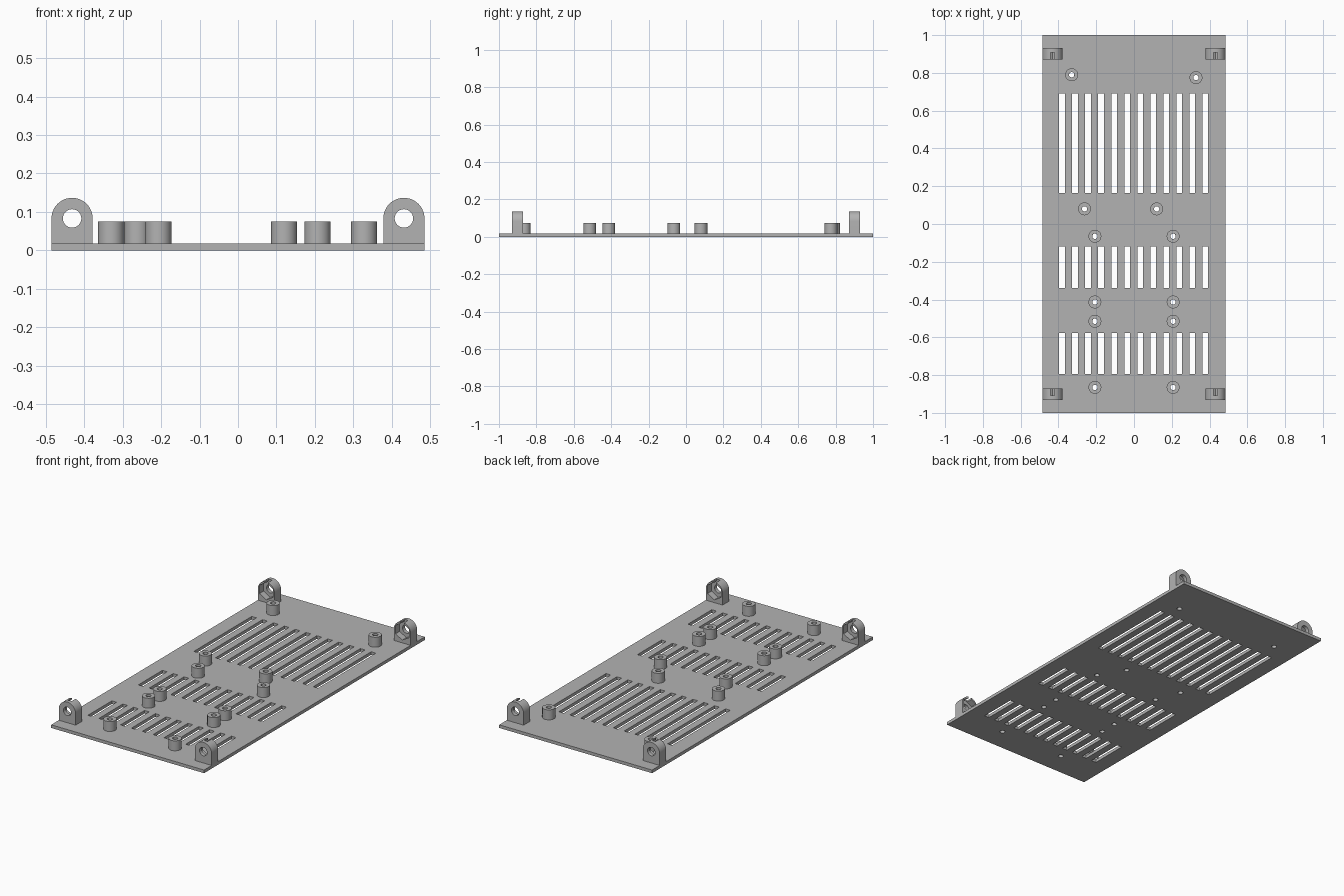
import bpy, bmesh, math
from mathutils import Matrix, Vector

if "Cube" in bpy.data.objects:
    bpy.data.objects.remove(bpy.data.objects["Cube"])

PLATE_TOP = 0.018
GREY = (0.45, 0.45, 0.45, 1)
grey = bpy.data.materials.new("light grey plastic")
grey.use_nodes = True
grey.diffuse_color = GREY
grey.node_tree.nodes["Principled BSDF"].inputs["Base Color"].default_value = GREY


def add_box(bm, lo, hi):
    lo, hi = Vector(lo), Vector(hi)
    bmesh.ops.create_cube(bm, size=1, matrix=Matrix.Translation((lo + hi) / 2)
                          @ Matrix.Diagonal((*(hi - lo), 1)))


def add_prism(bm, points, shift):
    """Extrude a closed outline of 3D points along a vector."""
    face = bm.faces.new([bm.verts.new(p) for p in points])
    new = bmesh.ops.extrude_face_region(bm, geom=[face], use_keep_orig=True)["geom"]
    bmesh.ops.translate(bm, vec=shift, verts=[v for v in new if isinstance(v, bmesh.types.BMVert)])


def circle(radius, n, start=0.0):
    return [(radius * math.cos(start + math.tau * i / n),
             radius * math.sin(start + math.tau * i / n)) for i in range(n)]


def make(name, bm):
    bmesh.ops.recalc_face_normals(bm, faces=bm.faces)
    mesh = bpy.data.meshes.new(name)
    bm.to_mesh(mesh)
    bm.free()
    mesh.materials.append(grey)
    obj = bpy.data.objects.new(name, mesh)
    bpy.context.collection.objects.link(obj)
    return obj


def cut(obj, cutters):
    """Subtract each cutter, bake the result and drop the cutters."""
    for c in cutters:
        c.hide_render = True
        mod = obj.modifiers.new("cut", 'BOOLEAN')
        mod.operation, mod.solver, mod.object = 'DIFFERENCE', 'EXACT', c
    graph = bpy.context.evaluated_depsgraph_get()
    baked = bpy.data.meshes.new_from_object(obj.evaluated_get(graph))
    obj.modifiers.clear()
    obj.data = baked
    for c in cutters:
        bpy.data.objects.remove(c)


def smooth(obj):
    bpy.ops.object.select_all(action='DESELECT')
    obj.select_set(True)
    bpy.context.view_layer.objects.active = obj
    bpy.ops.object.shade_smooth_by_angle(angle=math.radians(30))


# Standoff positions: mirrored pairs plus four odd ones
posts = [(s * 0.207, y) for y in (-0.065, -0.413, -0.515, -0.865) for s in (-1, 1)]
posts += [(-0.33, 0.79), (0.328, 0.775), (-0.262, 0.08), (0.12, 0.08)]
POST_R, BORE_R, POST_TOP = 0.034, 0.014, 0.075

# Base plate with three rows of vents and the screw bores
bm = bmesh.new()
add_box(bm, (-0.485, -1, 0), (0.485, 1, PLATE_TOP))
plate = make("base_plate", bm)
bm = bmesh.new()
for y0, y1 in ((0.165, 0.69), (-0.338, -0.12), (-0.794, -0.577)):
    for i in range(12):
        x = -0.381 + i * 0.0689
        add_box(bm, (x - 0.015, y0, -0.1), (x + 0.015, y1, 0.1))
for x, y in posts:
    add_prism(bm, [(x + a, y + b, -0.1) for a, b in circle(BORE_R, 24)], (0, 0, 0.2))
cut(plate, [make("plate_cutter", bm)])
smooth(plate)

# Hollow round standoffs, open at the bottom where they meet the plate
for k, (x, y) in enumerate(posts):
    bm = bmesh.new()
    rings = [[bm.verts.new((x + a, y + b, z)) for a, b in circle(r, 32)]
             for r, z in ((POST_R, PLATE_TOP), (POST_R, POST_TOP),
                          (BORE_R, POST_TOP), (BORE_R, PLATE_TOP))]
    for low, high in zip(rings, rings[1:]):
        for i in range(32):
            j = (i + 1) % 32
            bm.faces.new((low[i], low[j], high[j], high[i]))
    smooth(make(f"standoff_{k + 1}", bm))

# Corner lugs: round-topped tabs with a bolt hole, inward nut pocket and top slit
LUG_R, HOLE_Z, OUTER, INNER = 0.0535, 0.083, 0.931, 0.872
POCKET = INNER + 0.037
for sx, side in ((1, "left"), (-1, "right")):
    for sy, end in ((1, "back"), (-1, "front")):
        cx = sx * 0.4315
        arch = [(LUG_R * math.cos(math.pi * i / 24), HOLE_Z + LUG_R * math.sin(math.pi * i / 24))
                for i in range(25)]
        arch += [(-LUG_R, PLATE_TOP), (LUG_R, PLATE_TOP)]
        bm = bmesh.new()
        add_prism(bm, [(cx + a, sy * INNER, z) for a, z in arch], (0, sy * (OUTER - INNER), 0))
        lug = make(f"{end}_{side}_lug", bm)

        cutters = []
        for outline, y0, y1 in ((circle(0.024, 32), INNER - 0.1, OUTER + 0.1),
                                (circle(0.049, 6, math.pi / 2), INNER - 0.05, POCKET),
                                ([(-0.011, 0), (0.011, 0), (0.011, 0.1), (-0.011, 0.1)],
                                 INNER - 0.06, POCKET - 0.0005)):
            bm = bmesh.new()
            add_prism(bm, [(cx + a, sy * y0, HOLE_Z + b) for a, b in outline],
                      (0, sy * (y1 - y0), 0))
            cutters.append(make("lug_cutter", bm))
        cut(lug, cutters)
        smooth(lug)
